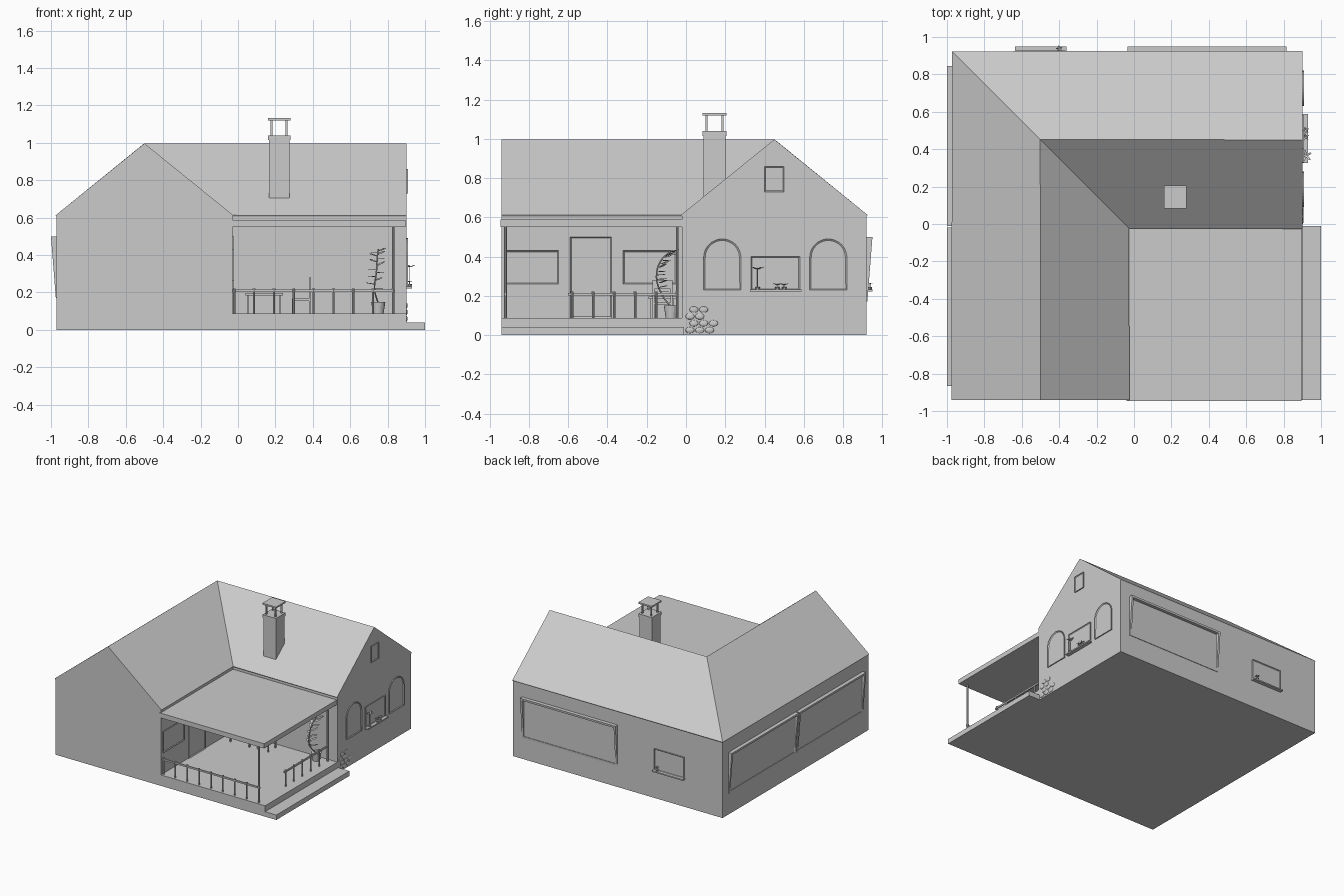
import bpy, bmesh, math, random
from mathutils import Vector, Matrix

cube = bpy.data.objects.get("Cube")
if cube:
    bpy.data.objects.remove(cube, do_unlink=True)
random.seed(4)

grey = bpy.data.materials.new("plain grey")
grey.use_nodes = True
COLOUR = (0.6, 0.6, 0.6, 1)
grey.diffuse_color = COLOUR
grey.node_tree.nodes["Principled BSDF"].inputs["Base Color"].default_value = COLOUR


def finish(name, bm):
    bmesh.ops.recalc_face_normals(bm, faces=bm.faces)
    mesh = bpy.data.meshes.new(name)
    bm.to_mesh(mesh)
    bm.free()
    mesh.materials.append(grey)
    ob = bpy.data.objects.new(name, mesh)
    bpy.context.collection.objects.link(ob)
    return ob


def add_box(bm, x, y, z):
    """Add a box given its (min, max) on each axis."""
    size = [b - a for a, b in (x, y, z)]
    mid = [(a + b) / 2 for a, b in (x, y, z)]
    bmesh.ops.create_cube(bm, size=1, matrix=Matrix.Translation(mid) @ Matrix.Diagonal((*size, 1)))


def box(name, *boxes):
    bm = bmesh.new()
    for b in boxes:
        add_box(bm, *b)
    return finish(name, bm)


def add_rod(bm, x, y, z0, z1, r, top=None, sides=10):
    bmesh.ops.create_cone(bm, cap_ends=True, segments=sides, radius1=r, radius2=top or r,
                          depth=z1 - z0, matrix=Matrix.Translation((x, y, (z0 + z1) / 2)))


# Wall frames: (u along wall, v up, w outward) to world
RIGHT, LEFT, BACK, INNER = 0.9, -0.97, 0.92, -0.03
WALLS = {
    "gable": lambda u, v, w: (RIGHT + w, u, v),
    "porch": lambda u, v, w: (INNER + w, u, v),
    "left": lambda u, v, w: (LEFT - w, u, v),
    "back": lambda u, v, w: (u, BACK + w, v),
}


def framed(name, wall, outline, depth=0.008, rim=0.008):
    """Raised frame with a recessed pane, of any outline."""
    to = WALLS[wall]
    bm = bmesh.new()
    rear = [bm.verts.new(to(u, v, -0.005)) for u, v in outline]
    front = [bm.verts.new(to(u, v, depth)) for u, v in outline]
    n = len(outline)
    for i in range(n):
        j = (i + 1) % n
        bm.faces.new((rear[i], rear[j], front[j], front[i]))
    bm.faces.new(rear)
    face = bm.faces.new(front)
    bmesh.ops.recalc_face_normals(bm, faces=bm.faces)
    bmesh.ops.inset_individual(bm, faces=[face], thickness=rim, depth=-depth * 0.7)
    return finish(name, bm)


def rect(u0, u1, v0, v1):
    return [(u0, v0), (u1, v0), (u1, v1), (u0, v1)]


def arch(u0, u1, v0, v1):
    r, mid = (u1 - u0) / 2, (u0 + u1) / 2
    curve = [(mid + r * math.cos(math.pi * k / 16), v1 - r + r * math.sin(math.pi * k / 16))
             for k in range(17)]
    return [(u0, v0), (u1, v0)] + curve


# House body and roof skin share one L-shaped plan
plan = [(LEFT, -0.94), (INNER, -0.94), (INNER, -0.02), (RIGHT, -0.02), (RIGHT, BACK), (LEFT, BACK)]
ridge = [(-0.5, -0.94), (-0.5, 0.45), (RIGHT, 0.45)]
EAVE, TOP = 0.605, 0.988


def roof_faces(bm, e, r):
    for f in ((e[0], r[0], r[1], e[5]), (r[0], e[1], e[2], r[1]),
              (e[2], e[3], r[2], r[1]), (e[4], e[5], r[1], r[2])):
        bm.faces.new(f)


bm = bmesh.new()
base = [bm.verts.new((*p, 0)) for p in plan]
eave = [bm.verts.new((*p, EAVE)) for p in plan]
top = [bm.verts.new((*p, TOP)) for p in ridge]
for i in (1, 2, 4, 5):
    j = (i + 1) % 6
    bm.faces.new((base[i], base[j], eave[j], eave[i]))
bm.faces.new((base[0], base[1], eave[1], top[0], eave[0]))
bm.faces.new((base[3], base[4], eave[4], top[2], eave[3]))
bm.faces.new(base)
roof_faces(bm, eave, top)
finish("house_body", bm)

bm = bmesh.new()
roof_faces(bm, [bm.verts.new((*p, EAVE)) for p in plan], [bm.verts.new((*p, TOP)) for p in ridge])
roof = finish("roof", bm)
skin = roof.modifiers.new("thickness", "SOLIDIFY")
skin.thickness, skin.offset = 0.009, 1

# Chimney with open cowl
box("chimney", ((0.165, 0.275), (0.09, 0.2), (0.6, 1.02)), ((0.16, 0.28), (0.083, 0.207), (1.015, 1.04)))
cowl = [((x, x + 0.01), (y, y + 0.01), (1.03, 1.125)) for x in (0.175, 0.255) for y in (0.1, 0.18)]
box("chimney_cowl", *cowl, ((0.16, 0.28), (0.083, 0.207), (1.12, 1.132)))

# Porch
box("porch_floor", ((INNER - 0.01, RIGHT), (-0.94, -0.01), (0, 0.088)))
box("porch_step", ((RIGHT - 0.01, 1), (-0.94, -0.01), (0, 0.04)))
box("porch_roof", ((INNER - 0.01, 0.895), (-0.945, -0.01), (0.55, 0.588)))
bm = bmesh.new()
for y in (-0.92, -0.045):
    add_rod(bm, 0.83, y, 0.08, 0.555, 0.007)
finish("porch_posts", bm)

# Railings: front run and side run, leaving an entry gap
bm = bmesh.new()
for k in range(9):
    add_rod(bm, -0.02 + k * 0.106, -0.92, 0.08, 0.212, 0.006)
    add_rod(bm, -0.02 + k * 0.106, -0.92, 0.205, 0.222, 0.008)
for k in range(6):
    add_rod(bm, 0.83, -0.58 + k * 0.107, 0.08, 0.212, 0.006)
    add_rod(bm, 0.83, -0.58 + k * 0.107, 0.205, 0.222, 0.008)
add_box(bm, (INNER, 0.84), (-0.925, -0.915), (0.202, 0.215))
add_box(bm, (0.825, 0.835), (-0.6, -0.04), (0.202, 0.215))
finish("railings", bm)

# Porch furniture
def legs(x0, x1, y0, y1, z):
    return [((x, x + 0.01), (y, y + 0.01), (0.08, z)) for x in (x0, x1 - 0.01) for y in (y0, y1 - 0.01)]


box("table", *legs(0.05, 0.23, -0.18, -0.06, 0.19), ((0.04, 0.24), (-0.19, -0.05), (0.185, 0.197)))
box("chair", *legs(0.29, 0.39, -0.17, -0.07, 0.16), ((0.29, 0.39), (-0.17, -0.07), (0.155, 0.167)),
    ((0.38, 0.39), (-0.17, -0.16), (0.16, 0.28)), ((0.38, 0.39), (-0.08, -0.07), (0.16, 0.28)),
    ((0.38, 0.39), (-0.17, -0.07), (0.235, 0.28)))

# Doors and windows
framed("porch_door", "porch", rect(-0.59, -0.38, 0.088, 0.5))
framed("porch_window_front", "porch", rect(-0.92, -0.65, 0.26, 0.43))
framed("porch_window_rear", "porch", rect(-0.32, -0.05, 0.26, 0.43))
framed("arched_window_front", "gable", arch(0.09, 0.28, 0.23, 0.49))
framed("arched_window_rear", "gable", arch(0.63, 0.82, 0.23, 0.49))
framed("attic_window", "gable", rect(0.4, 0.5, 0.73, 0.86))
framed("gable_window", "gable", rect(0.33, 0.58, 0.23, 0.4))
framed("back_window", "back", rect(-0.63, -0.365, 0.23, 0.4))
box("gable_sill", ((0.89, 0.93), (0.325, 0.588), (0.222, 0.232)))
box("back_sill", ((-0.635, -0.36), (0.91, 0.95), (0.222, 0.232)))


def hopper(name, wall, u0, u1):
    """Wide window with a sash leaning out at the top."""
    to = WALLS[wall]
    low, high, rim = 0.17, 0.5, 0.016
    framed(name + "_pane", wall, rect(u0 + rim, u1 - rim, low + 0.01, high - rim), 0.004, 0.006)
    bm = bmesh.new()
    lean = lambda v: 0.004 + 0.026 * (v - low) / (high - low)
    for a, b, v0, v1 in ((u0, u0 + rim, low, high), (u1 - rim, u1, low, high),
                         (u0, u1, low, low + rim), (u0, u1, high - rim, high)):
        vs = [bm.verts.new(to(u, v, w)) for u in (a, b)
              for v, w in ((v0, -0.005), (v1, -0.005), (v1, lean(v1)), (v0, lean(v0)))]
        bmesh.ops.convex_hull(bm, input=vs)
    finish(name + "_sash", bm)


hopper("left_window_front", "left", -0.865, -0.02)
hopper("left_window_rear", "left", -0.01, 0.845)
hopper("back_wide_window", "back", -0.035, 0.815)


# Plants
def add_leaf(bm, at, direction, length, width):
    d = Vector(direction).normalized()
    m = Matrix.Translation(Vector(at) + d * length / 2) @ d.to_track_quat("X", "Z").to_matrix().to_4x4()
    bmesh.ops.create_icosphere(bm, subdivisions=2, radius=0.5,
                               matrix=m @ Matrix.Diagonal((length, width, width * 0.15, 1)))


def stem(name, points, r):
    cu = bpy.data.curves.new(name, "CURVE")
    cu.dimensions, cu.bevel_depth, cu.bevel_resolution = "3D", r, 1
    sp = cu.splines.new("BEZIER")
    sp.bezier_points.add(len(points) - 1)
    for bp, p in zip(sp.bezier_points, points):
        bp.co = p
        bp.handle_left_type = bp.handle_right_type = "AUTO"
    cu.materials.append(grey)
    bpy.context.collection.objects.link(bpy.data.objects.new(name, cu))


path = [Vector(p) for p in ((0.75, -0.075, 0.14), (0.73, -0.13, 0.22), (0.74, -0.15, 0.31),
                            (0.745, -0.12, 0.39), (0.75, -0.07, 0.43))]
stem("tall_plant_stem", path, 0.004)
bm = bmesh.new()
add_rod(bm, 0.75, -0.075, 0.085, 0.15, 0.028, 0.038, 16)
finish("tall_plant_pot", bm)
bm = bmesh.new()
for k in range(14):
    t = 0.8 + k * 0.23
    i = min(int(t), 3)
    side = 1 if k % 2 else -1
    add_leaf(bm, path[i].lerp(path[i + 1], t - i),
             (side, 0.8 + random.random() * 0.5, random.uniform(-0.1, 0.6)), 0.062, 0.026)
finish("tall_plant_leaves", bm)


def sill_plant(name, x, y, height, length, count):
    bm = bmesh.new()
    add_rod(bm, x, y, 0.228, 0.245, 0.009, 0.012)
    add_rod(bm, x, y, 0.24, height, 0.002)
    for k in range(count):
        a = 2 * math.pi * k / count + 0.5
        add_leaf(bm, (x, y, height - 0.005), (math.cos(a), math.sin(a), 0.35), length, length * 0.35)
    finish(name, bm)


sill_plant("sill_flower_tall", 0.919, 0.365, 0.34, 0.035, 5)
sill_plant("sill_flower_low_a", 0.917, 0.465, 0.26, 0.022, 5)
sill_plant("sill_flower_low_b", 0.917, 0.5, 0.26, 0.022, 5)
sill_plant("back_sill_flower", -0.4, 0.937, 0.265, 0.02, 5)

# Low facing stones beside the step
bm = bmesh.new()
for row in range(4):
    for col in range(3 - row // 2):
        at = Vector((RIGHT, 0.02 + col * 0.05 + row % 2 * 0.02, 0.025 + row * 0.035))
        bmesh.ops.create_uvsphere(bm, u_segments=10, v_segments=6, radius=0.5,
                                  matrix=Matrix.Translation(at) @ Matrix.Diagonal((0.014, 0.046, 0.032, 1)))
finish("facing_stones", bm)
